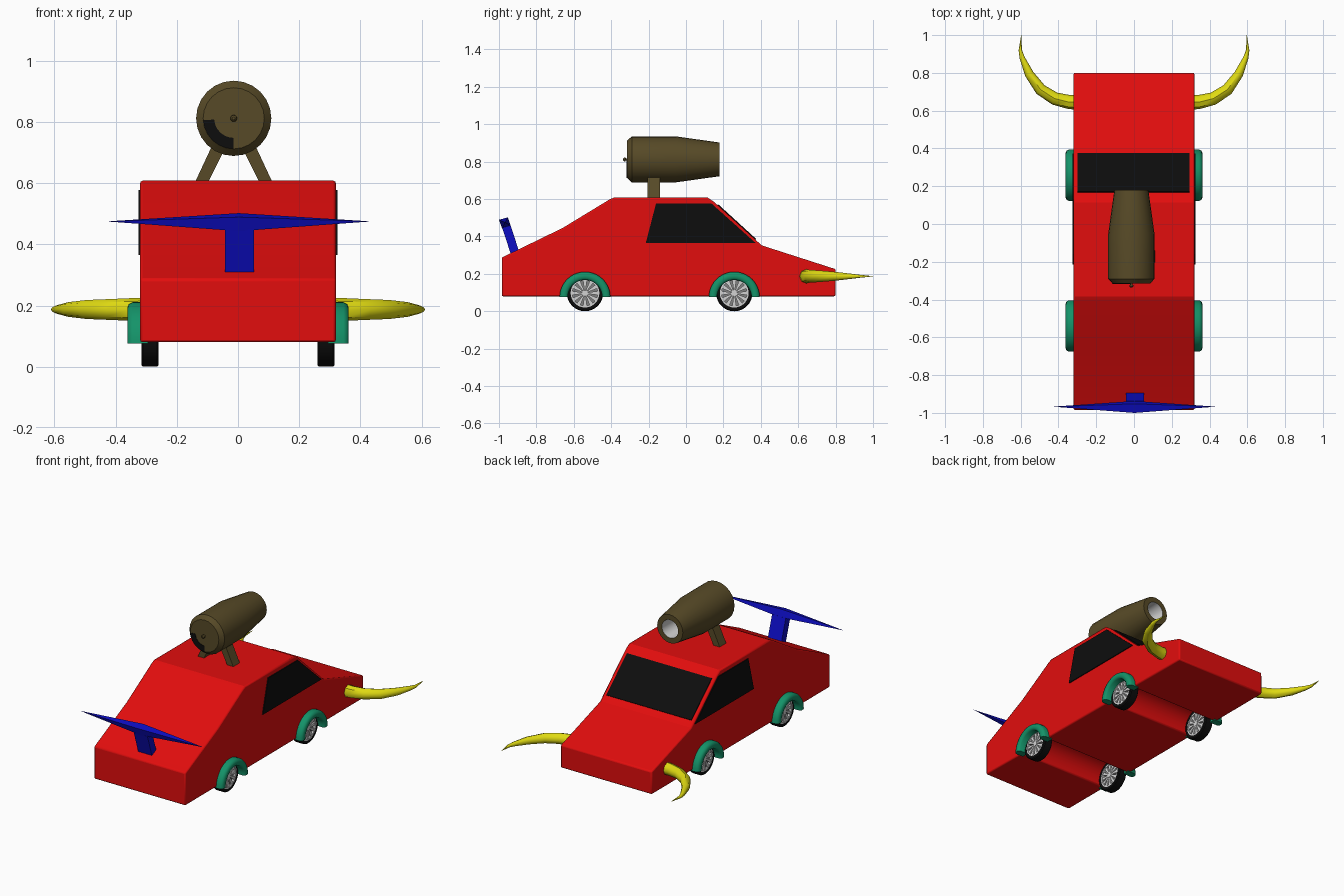
import bpy, bmesh, math
from mathutils import Vector

if "Cube" in bpy.data.objects:
    bpy.data.objects.remove(bpy.data.objects["Cube"])


def material(name, r, g, b):
    m = bpy.data.materials.new(name)
    m.diffuse_color = (r, g, b, 1)
    m.use_nodes = True
    m.node_tree.nodes["Principled BSDF"].inputs["Base Color"].default_value = m.diffuse_color
    return m


RED = material("red paint", 0.76, 0.004, 0.004)
BLACK = material("black", 0.004, 0.004, 0.004)
GREEN = material("sea green", 0.007, 0.29, 0.14)
YELLOW = material("horn yellow", 0.74, 0.70, 0.006)
BLUE = material("blue", 0.004, 0.004, 0.55)
BROWN = material("dark brown", 0.095, 0.068, 0.02)
LIGHT = material("light grey", 0.65, 0.65, 0.65)
GREY = material("mid grey", 0.22, 0.22, 0.22)


def finish(name, bm, mats, smooth=None):
    bmesh.ops.remove_doubles(bm, verts=bm.verts, dist=1e-5)
    bmesh.ops.recalc_face_normals(bm, faces=bm.faces)
    me = bpy.data.meshes.new(name)
    bm.to_mesh(me)
    bm.free()
    ob = bpy.data.objects.new(name, me)
    bpy.context.collection.objects.link(ob)
    for m in mats:
        me.materials.append(m)
    if smooth:
        shade(ob, smooth)
    return ob


def shade(ob, degrees):
    bpy.ops.object.select_all(action='DESELECT')
    ob.select_set(True)
    bpy.context.view_layer.objects.active = ob
    bpy.ops.object.shade_smooth_by_angle(angle=math.radians(degrees))


def prism(name, profile, x0, x1, mat):
    """Extrude a (y, z) profile from x0 to x1."""
    bm = bmesh.new()
    a = [bm.verts.new((x0, y, z)) for y, z in profile]
    b = [bm.verts.new((x1, y, z)) for y, z in profile]
    bm.faces.new(a)
    bm.faces.new(b[::-1])
    n = len(a)
    for i in range(n):
        j = (i + 1) % n
        bm.faces.new((a[i], a[j], b[j], b[i]))
    return finish(name, bm, [mat])


def lathe(name, profile, axis, center, n, mats, start=0, arc=2 * math.pi,
          loop=False, inner=(), smooth=35):
    """Turn (along, radius) points about the X or Y axis; 'inner' segments use the second material."""
    bm = bmesh.new()
    full = arc > 6.28
    rings = []
    for k in range(n if full else n + 1):
        t = start + arc * k / n
        c, s = math.cos(t), math.sin(t)
        rings.append([bm.verts.new(Vector(center) + Vector(
            (a, r * c, r * s) if axis == 'X' else (r * c, a, r * s))) for a, r in profile])
    m = len(profile)
    for k in range(n):
        p, q = rings[k], rings[(k + 1) % len(rings)]
        for i in range(m if loop else m - 1):
            j = (i + 1) % m
            f = bm.faces.new((p[i], p[j], q[j], q[i]))
            f.material_index = 1 if i in inner else 0
    if not full:
        bm.faces.new(rings[0])
        bm.faces.new(rings[-1])
    return finish(name, bm, mats, smooth)


# Car body: side profile with the wheel wells cut through
AXLES = (-0.54, 0.258)
profile = [(0.80, 0.08), (0.80, 0.225), (0.405, 0.352), (0.15, 0.585), (0.115, 0.608),
           (-0.385, 0.608), (-0.41, 0.597), (-0.66, 0.445), (-0.985, 0.287), (-0.985, 0.08)]
for yc in AXLES:
    profile += [(yc - 0.112 * math.cos(math.pi * i / 16), 0.08 + 0.112 * math.sin(math.pi * i / 16))
                for i in range(17)]
body = prism("car_body", profile, -0.32, 0.32, RED)
bev = body.modifiers.new("soft edges", 'BEVEL')
bev.width = 0.008
bev.segments = 2
bev.limit_method = 'ANGLE'
bev.angle_limit = math.radians(40)
shade(body, 20)

# Windows as thin plates
prism("windshield", [(0.165, 0.566), (0.37, 0.379), (0.376, 0.386), (0.171, 0.573)], -0.30, 0.295, BLACK)
for side, sx in (("left", -1), ("right", 1)):
    prism(side + "_window", [(-0.215, 0.365), (-0.16, 0.577), (0.135, 0.577), (0.372, 0.365)],
          sx * 0.318, sx * 0.326, BLACK)


# Wheel spokes: wedges around the hub on both faces
def spokes(name, center, count=12):
    bm = bmesh.new()
    for k in range(count):
        t = 2 * math.pi * k / count
        u = Vector((0, math.cos(t), math.sin(t)))
        v = Vector((0, -math.sin(t), math.cos(t)))
        rows = [[bm.verts.new(Vector(center) + u * r + v * w + Vector((x, 0, 0)))
                 for r, w in ((0.012, -0.003), (0.072, -0.011), (0.072, 0.011), (0.012, 0.003))]
                for x in (-0.024, 0.024)]
        bm.faces.new(rows[0])
        bm.faces.new(rows[1])
        for i in range(4):
            j = (i + 1) % 4
            bm.faces.new((rows[0][i], rows[0][j], rows[1][j], rows[1][i]))
    finish(name, bm, [LIGHT])


# Wheels and fenders
for side, sx in (("left", -1), ("right", 1)):
    for end, yc in zip(("rear", "front"), AXLES):
        tag = f"{end}_{side}_"
        hub = (sx * 0.288, yc, 0.097)
        lathe(tag + "tyre", [(-0.028, 0.077), (-0.028, 0.092), (-0.023, 0.097), (0.023, 0.097),
                             (0.028, 0.092), (0.028, 0.077)], 'X', hub, 32, [BLACK], loop=True)
        lathe(tag + "rim", [(-0.027, 0.068), (-0.027, 0.078), (0.027, 0.078), (0.027, 0.068)],
              'X', hub, 32, [LIGHT], loop=True)
        lathe(tag + "wheel_disc", [(-0.012, 0), (-0.012, 0.07), (0.012, 0.07), (0.012, 0)],
              'X', hub, 32, [GREY])
        lathe(tag + "hub", [(-0.027, 0), (-0.027, 0.016), (0.027, 0.016), (0.027, 0)],
              'X', hub, 16, [LIGHT])
        spokes(tag + "spokes", hub)
        section = [(0.295, 0.092), (0.352, 0.092), (0.362, 0.102), (0.362, 0.118),
                   (0.357, 0.130), (0.345, 0.136), (0.295, 0.136)]
        lathe(tag + "fender", [(sx * x, r) for x, r in section], 'X', (0, yc, 0.075), 20,
              [GREEN], arc=math.pi, loop=True, smooth=50)

# Horns: tapered tubes curving forward
PATH = [(0.28, 0.642, 0.040), (0.35, 0.647, 0.037), (0.42, 0.664, 0.034), (0.495, 0.712, 0.031),
        (0.555, 0.795, 0.024), (0.592, 0.88, 0.014), (0.602, 0.92, 0.009), (0.597, 1.0, 0.0005)]
for side, sx in (("left", -1), ("right", 1)):
    cu = bpy.data.curves.new(side + "_horn", 'CURVE')
    cu.dimensions = '3D'
    cu.bevel_depth = 1
    cu.bevel_resolution = 2
    cu.use_fill_caps = True
    sp = cu.splines.new('POLY')
    sp.points.add(len(PATH) - 1)
    for p, (x, y, r) in zip(sp.points, PATH):
        p.co = (sx * x, y, 0.187, 1)
        p.radius = r
    cu.materials.append(YELLOW)
    horn = bpy.data.objects.new(side + "_horn", cu)
    bpy.context.collection.objects.link(horn)
    bpy.ops.object.select_all(action='DESELECT')
    horn.select_set(True)
    bpy.context.view_layer.objects.active = horn
    bpy.ops.object.convert(target='MESH')
    shade(bpy.context.view_layer.objects.active, 45)

# Spoiler: leaning stem and a wing tapering to both tips
prism("spoiler_stem", [(-0.935, 0.30), (-0.891, 0.315), (-0.938, 0.46), (-0.983, 0.448)],
      -0.043, 0.053, BLUE)
bm = bmesh.new()
mid = [bm.verts.new((0.003, y, z)) for y, z in
       ((-1.0, 0.489), (-0.952, 0.502), (-0.937, 0.456), (-0.983, 0.443))]
for x in (-0.43, 0.435):
    tip = bm.verts.new((x, -0.967, 0.475))
    for i in range(4):
        bm.faces.new((mid[i], mid[(i + 1) % 4], tip))
finish("spoiler_wing", bm, [BLUE])

# Roof cannon with a hollow light bore
AXIS = (-0.014, 0, 0.812)
lathe("roof_cannon", [(-0.315, 0), (-0.315, 0.10), (-0.29, 0.123), (-0.055, 0.123), (0.18, 0.09),
                      (0.18, 0.057), (0.04, 0.052), (0.04, 0)], 'Y', AXIS, 24,
      [BROWN, LIGHT], inner=(5, 6), smooth=30)
lathe("cannon_knob", [(-0.31, 0), (-0.31, 0.006), (-0.322, 0.006), (-0.324, 0.011), (-0.331, 0.010),
                      (-0.336, 0.005), (-0.336, 0)], 'Y', AXIS, 12, [BROWN])
lathe("cannon_dark_patch", [(-0.3175, 0.064), (-0.3175, 0.10), (-0.313, 0.10), (-0.313, 0.064)],
      'Y', AXIS, 6, [BLACK], start=math.pi * 1.02, arc=math.pi * 0.48, loop=True)

# Splayed cannon legs
for side, sx in (("left", -1), ("right", 1)):
    bm = bmesh.new()
    rows = [[bm.verts.new((AXIS[0] + sx * x, y, z)) for x, z in
             ((0.085, 0.60), (0.128, 0.60), (0.072, 0.72), (0.035, 0.70))] for y in (-0.205, -0.14)]
    bm.faces.new(rows[0])
    bm.faces.new(rows[1])
    for i in range(4):
        j = (i + 1) % 4
        bm.faces.new((rows[0][i], rows[0][j], rows[1][j], rows[1][i]))
    finish(side + "_cannon_leg", bm, [BROWN])
